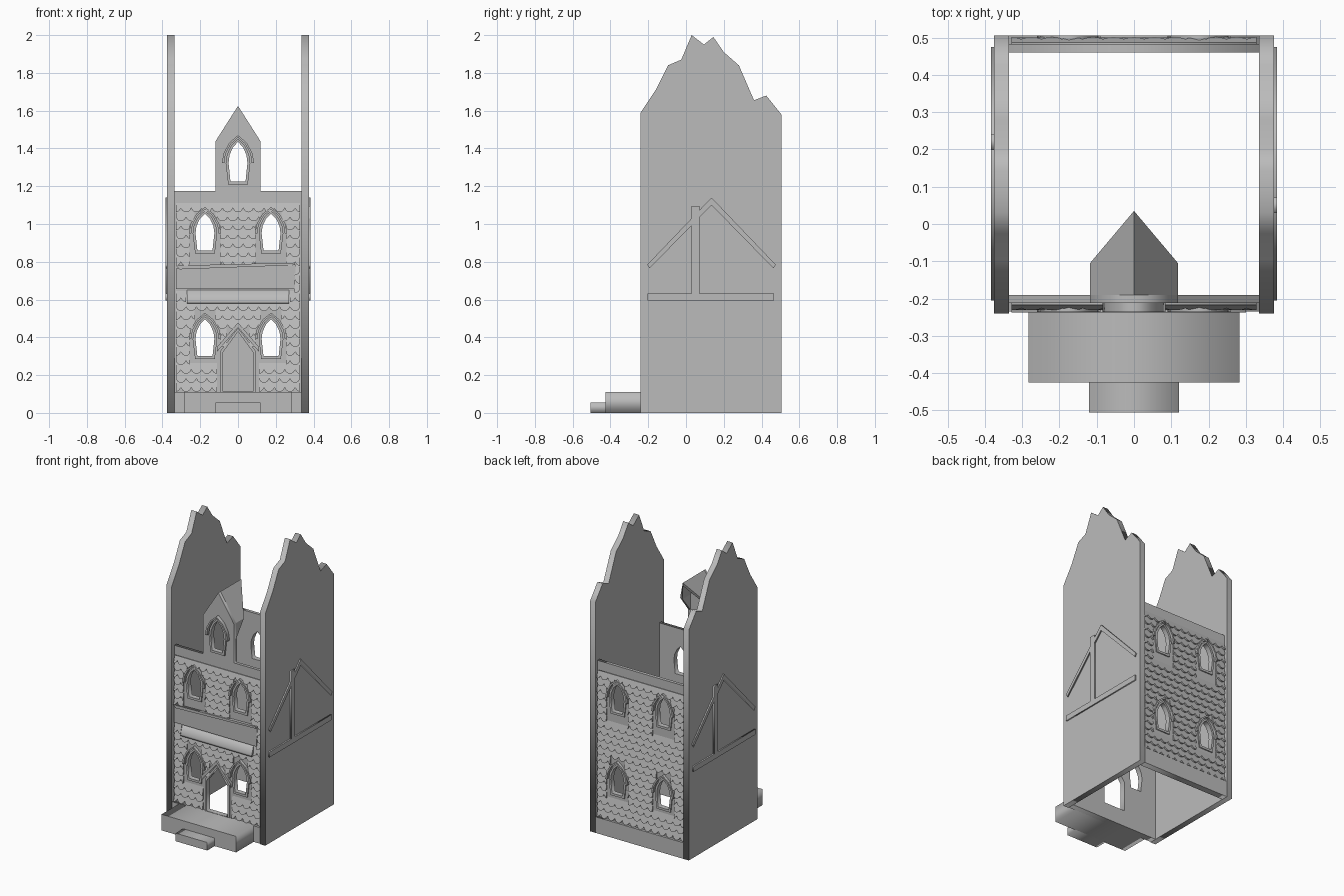
import bpy, bmesh
from mathutils import Matrix, Vector

cube = bpy.data.objects.get("Cube")
if cube:
    bpy.data.objects.remove(cube)

stone = bpy.data.materials.new("stone_grey")
stone.use_nodes = True
GREY = (0.5, 0.5, 0.5, 1)
stone.diffuse_color = GREY
stone.node_tree.nodes["Principled BSDF"].inputs["Base Color"].default_value = GREY

FRONT = Matrix(((1, 0, 0, 0), (0, 0, 1, 0), (0, 1, 0, 0), (0, 0, 0, 1)))   # (x, z, y)
SIDE = Matrix(((0, 0, 1, 0), (1, 0, 0, 0), (0, 1, 0, 0), (0, 0, 0, 1)))    # (y, z, x)
BACK = Matrix.Translation((0, 0.27, 0)) @ Matrix.Scale(-1, 4, (0, 1, 0))   # front copied to the rear


def finish(name, bm):
    bmesh.ops.remove_doubles(bm, verts=bm.verts, dist=1e-5)
    bmesh.ops.recalc_face_normals(bm, faces=bm.faces)
    mesh = bpy.data.meshes.new(name)
    bm.to_mesh(mesh)
    bm.free()
    mesh.materials.append(stone)
    obj = bpy.data.objects.new(name, mesh)
    bpy.context.collection.objects.link(obj)
    return obj


def plate(name, loops, a, b, frame=FRONT, rear=False):
    """Extrude an outline with holes between depths a and b."""
    curve = bpy.data.curves.new(name, 'CURVE')
    curve.dimensions = '2D'
    curve.fill_mode = 'BOTH'
    curve.extrude = abs(b - a) / 2
    for loop in loops:
        spline = curve.splines.new('POLY')
        spline.points.add(len(loop) - 1)
        for point, (u, v) in zip(spline.points, loop):
            point.co = (u, v, 0, 1)
        spline.use_cyclic_u = True
    temp = bpy.data.objects.new("temp", curve)
    mesh = bpy.data.meshes.new_from_object(temp)
    mesh.transform(frame @ Matrix.Translation((0, 0, (a + b) / 2)))
    if rear:
        mesh.transform(BACK)
    bm = bmesh.new()
    bm.from_mesh(mesh)
    bpy.data.objects.remove(temp)
    bpy.data.meshes.remove(mesh)
    return finish(name, bm)


def rect(x0, x1, z0, z1):
    return [(x0, z0), (x1, z0), (x1, z1), (x0, z1)]


def box(name, x0, x1, y0, y1, z0, z1, rear=False):
    return plate(name, [rect(x0, x1, z0, z1)], y0, y1, FRONT, rear)


def mirrored(half):
    """Close a right-hand half outline that ends on the centre line."""
    return half + [(-x, z) for x, z in reversed(half[:-1])]


def arch(cx, zb, grow=0, height=0.195):
    half = [(0.04, 0), (0.05, 0.47), (0.045, 0.66), (0.027, 0.86), (0, 1)]
    pts = [(x * (0.05 + grow) / 0.05, zb - grow + t * (height + 2 * grow)) for x, t in half]
    return [(cx + x, z) for x, z in mirrored(pts)]


def hood(cx, zb, height, rear):
    outer, inner = arch(cx, zb, 0.035, height)[1:-1], arch(cx, zb, 0.023, height)[1:-1]
    plate("window_hood", [outer + inner[::-1]], -0.236, -0.205, FRONT, rear)


def window_trim(cx, zb, height=0.195, rear=False, face=-0.225):
    plate("window_frame", [arch(cx, zb, 0.015, height), arch(cx, zb, 0, height)],
          face, -0.205, FRONT, rear)
    hood(cx, zb, height, rear)


def scales(name, blocked, rear):
    """Rows of rounded shingles, trimmed around the blocked rectangles."""
    bm = bmesh.new()
    w, h, base = 0.055, 0.0475, -0.214
    tall = h + 0.012
    shape = [(-0.5, tall), (-0.5, 0.022), (-0.36, 0.009), (-0.18, 0.002), (0, 0),
             (0.18, 0.002), (0.36, 0.009), (0.5, 0.022), (0.5, tall)]
    for row in range(21):
        z0 = 0.112 + row * h
        for col in range(-7, 8):
            cx = (col + 0.5 * (row % 2)) * w
            lo, hi = -0.328, 0.328
            for x0, x1, za, zb in blocked:
                if za < z0 + h / 2 < zb:
                    if cx < (x0 + x1) / 2:
                        hi = min(hi, x0)
                    else:
                        lo = max(lo, x1)
            if cx + w / 2 < lo + 0.006 or cx - w / 2 > hi - 0.006 or lo >= hi:
                continue
            rings = []
            for thick in (0.017, 0):
                ring = []
                for u, dz in shape:
                    x = min(max(cx + u * w, lo), hi)
                    y = base - thick * (1 - 0.85 * dz / tall)
                    ring.append(bm.verts.new((x, y, min(z0 + dz, 1.112))))
                rings.append(ring)
            n = len(shape)
            bm.faces.new(rings[0])
            for i in range(n):
                j = (i + 1) % n
                bm.faces.new((rings[0][i], rings[0][j], rings[1][j], rings[1][i]))
    bmesh.ops.dissolve_degenerate(bm, dist=1e-5, edges=bm.edges)
    if rear:
        bm.transform(BACK)
    finish(name, bm)


# Jagged side walls
gable = [(-0.24, 0), (-0.24, 1.59), (-0.16, 1.71), (-0.095, 1.84), (-0.025, 1.87), (0.03, 2),
         (0.095, 1.95), (0.145, 1.99), (0.2, 1.91), (0.28, 1.84), (0.36, 1.655),
         (0.425, 1.68), (0.505, 1.58), (0.505, 0)]
for s, label in ((1, "left"), (-1, "right")):
    plate(label + "_wall", [gable], s * 0.335, s * 0.375, SIDE)
    # Timber relief, its post offset to opposite sides of the ridge
    depth = (s * 0.37, s * 0.384)
    mid = 0.135
    plate(label + "_beam", [rect(-0.205, 0.465, 0.595, 0.632)], *depth, SIDE)
    post = mid - s * 0.085
    plate(label + "_post", [rect(post - 0.021, post + 0.021, 0.63, 1.095)], *depth, SIDE)
    rafters = [(mid + 0.34, 0.785), (mid, 1.14), (mid - 0.34, 0.785),
               (mid - 0.328, 0.765), (mid, 1.1), (mid + 0.328, 0.765)]
    plate(label + "_rafters", [rafters], *depth, SIDE)

# Front and back walls with matching window openings
spots = [(x, z) for x in (-0.175, 0.175) for z in (0.3, 0.86)]
holes = [arch(x, z) for x, z in spots]
door = mirrored([(0.08, 0.112), (0.08, 0.32), (0, 0.43)])
front_outline = mirrored([(0.336, 0), (0.336, 1.175), (0.118, 1.175), (0.118, 1.44), (0, 1.625)])
dormer_hole = arch(0, 1.225, 0, 0.21)
plate("front_wall", [front_outline, door, dormer_hole] + holes, -0.212, -0.19)
plate("back_wall", [rect(-0.336, 0.336, 0, 1.175)] + holes, -0.212, -0.19, FRONT, True)

window_blocks = []
for x, z in spots:
    window_blocks += [(x - 0.083, x + 0.083, z - 0.065, z + 0.15),
                      (x - 0.055, x + 0.055, z + 0.15, z + 0.225)]
front_blocks = window_blocks + [(-0.11, 0.11, 0.1, 0.36), (-0.06, 0.06, 0.36, 0.45),
                                (-0.34, 0.3, 0.65, 0.79), (-0.275, 0.275, 0.58, 0.66)]
panel = rect(-0.328, 0.328, 0.105, 1.112)
for rear, label in ((False, "front"), (True, "back")):
    cuts = holes if rear else holes + [door]
    plate(label + "_panel", [panel] + cuts, -0.217, -0.205, FRONT, rear)
    box(label + "_plinth", -0.336, 0.336, -0.235, -0.19, 0, 0.11, rear)
    scales(label + "_shingles", window_blocks if rear else front_blocks, rear)
    for x, z in spots:
        window_trim(x, z, rear=rear)

# Doorway trim with a pointed hood
plate("door_frame", [mirrored([(0.092, 0.108), (0.092, 0.33), (0, 0.45)]), door], -0.226, -0.205)
plate("door_hood", [[(0.11, 0.325), (0.11, 0.35), (0, 0.478), (-0.11, 0.35),
                     (-0.11, 0.325), (0, 0.452)]], -0.237, -0.205)

# Tilted sign board with lip and sloping shelf
plate("sign_board", [[(-0.328, 0.655), (0.3, 0.655), (0.305, 0.785), (-0.328, 0.765)]], -0.228, -0.205)
plate("sign_lip", [[(-0.31, 0.76), (0.3, 0.782), (0.3, 0.795), (-0.328, 0.78)]], -0.237, -0.205)
shelf = [(-0.205, 0.58), (-0.237, 0.58), (-0.237, 0.592), (-0.215, 0.655), (-0.205, 0.655)]
plate("sign_shelf", [shelf], -0.27, 0.27, SIDE)

# Dormer: hollow hood behind the front gable, cut along the roof slope
bm = bmesh.new()
peak_f, peak_b = Vector((0, -0.2, 1.625)), Vector((0, 0.035, 1.625))
pf, pb = bm.verts.new(peak_f), bm.verts.new(peak_b)
for s in (-1, 1):
    eave_f, eave_b, foot = [bm.verts.new((s * 0.118, y, z)) for y, z in
                            ((-0.2, 1.44), (-0.105, 1.44), (-0.2, 1.315))]
    bm.faces.new((pf, pb, eave_b, eave_f))
    bm.faces.new((eave_f, eave_b, foot))
dormer = finish("dormer_roof", bm)
# thicken towards the inside
up = max(p.normal.z for p in dormer.data.polygons)
thick = dormer.modifiers.new("thickness", 'SOLIDIFY')
thick.thickness = 0.02
thick.offset = -1 if up > 0.1 else 1
window_trim(0, 1.225, 0.21)

# Porch and step
box("porch", -0.283, 0.283, -0.425, -0.23, 0, 0.11)
box("porch_step", -0.12, 0.12, -0.505, -0.42, 0, 0.055)
